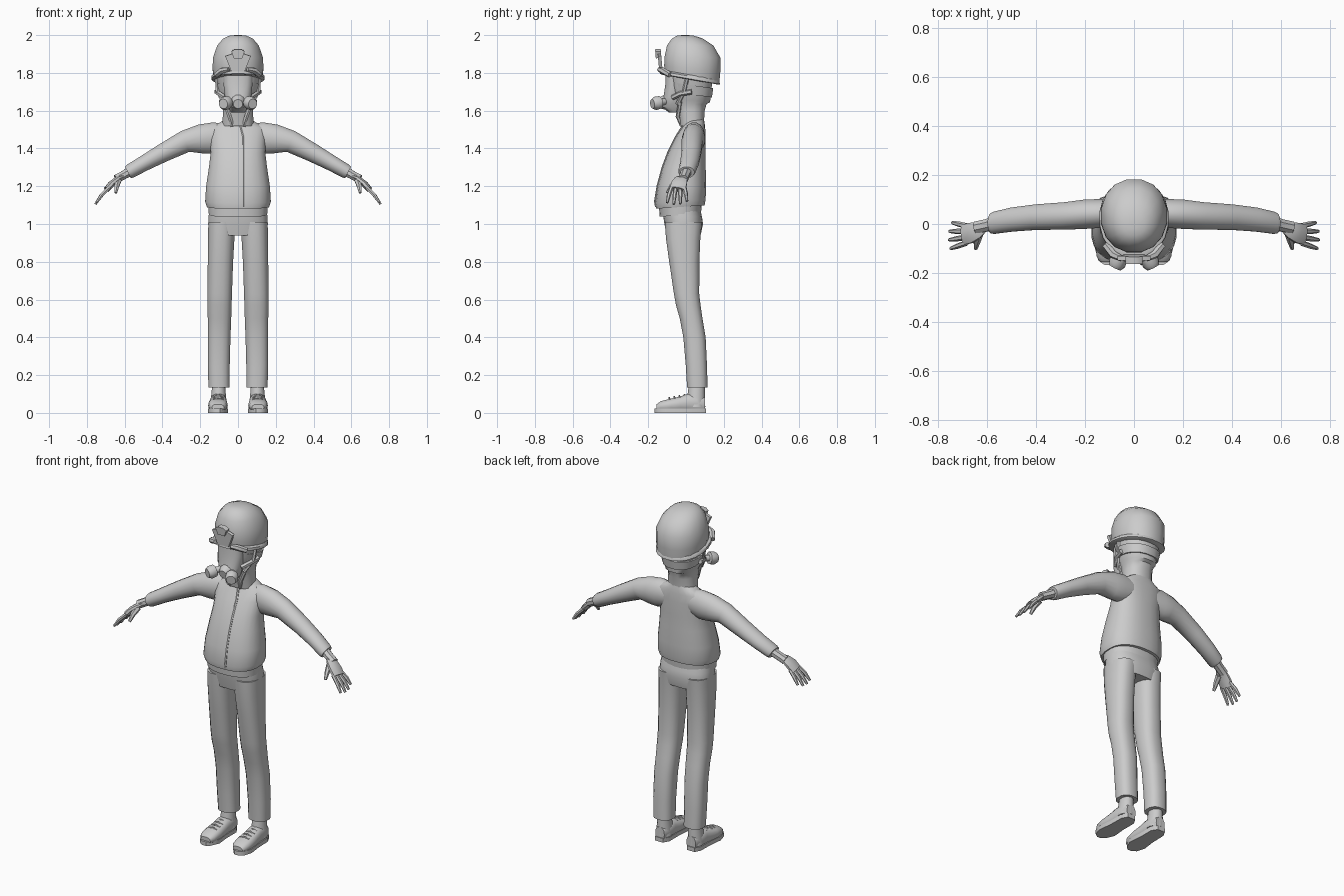
import bpy
import math
from mathutils import Vector, Matrix

default_cube = bpy.data.objects.get("Cube")
if default_cube:
    bpy.data.objects.remove(default_cube, do_unlink=True)

grey = bpy.data.materials.new("plain_grey")
grey.use_nodes = True
colour = (0.6, 0.6, 0.6, 1)
grey.diffuse_color = colour
grey.node_tree.nodes["Principled BSDF"].inputs["Base Color"].default_value = colour

parts = []


def add_mesh(name, verts, faces, mirror=False):
    """Make a mesh part, optionally mirrored to the other side."""
    mesh = bpy.data.meshes.new(name)
    mesh.from_pydata(verts, [], faces)
    mesh.materials.append(grey)
    part = bpy.data.objects.new(name, mesh)
    bpy.context.collection.objects.link(part)
    if mirror:
        part.modifiers.new("mirror", 'MIRROR')
    parts.append(part)
    return part


def loft(name, rings, axis='Z', sides=16, power=2.0, mirror=False):
    """Skin rounded cross-sections (x, y, z, half width, half depth, tilt)."""
    verts, faces = [], []
    for x, y, z, wide, deep, *tilt in rings:
        angle = math.radians(tilt[0] if tilt else 0)
        c, s = math.cos(angle), math.sin(angle)
        u, v = {
            'Z': (Vector((1, 0, 0)), Vector((0, c, s))),
            'X': (Vector((0, 1, 0)), Vector((s, 0, c))),
            'Y': (Vector((0, 0, 1)), Vector((c, s, 0))),
        }[axis]
        for i in range(sides):
            t = math.tau * (i + 0.5) / sides
            p, q = math.cos(t), math.sin(t)
            p = math.copysign(abs(p) ** (2 / power), p)
            q = math.copysign(abs(q) ** (2 / power), q)
            verts.append(Vector((x, y, z)) + u * p * wide + v * q * deep)
    for r in range(len(rings) - 1):
        for i in range(sides):
            a, b = r * sides + i, r * sides + (i + 1) % sides
            faces.append((a, b, b + sides, a + sides))
    faces.append(tuple(reversed(range(sides))))
    faces.append(tuple(range(len(verts) - sides, len(verts))))
    return add_mesh(name, verts, faces, mirror)


def tube(name, points, radii, sides=8, flat=1.0, mirror=False):
    """Skin a round or flattened tube through a few points."""
    points = [Vector(p) for p in points]
    verts, faces = [], []
    for k, p in enumerate(points):
        ahead = points[min(k + 1, len(points) - 1)] - points[max(k - 1, 0)]
        side = ahead.cross(Vector((0, 1, 0.02))).normalized()
        other = side.cross(ahead).normalized()
        for i in range(sides):
            t = math.tau * (i + 0.5) / sides
            verts.append(p + (side * math.cos(t) * flat + other * math.sin(t)) * radii[k])
    for r in range(len(points) - 1):
        for i in range(sides):
            a, b = r * sides + i, r * sides + (i + 1) % sides
            faces.append((a, b, b + sides, a + sides))
    faces += [tuple(reversed(range(sides))), tuple(range(len(verts) - sides, len(verts)))]
    return add_mesh(name, verts, faces, mirror)


def plate(name, outline, place, thickness, mirror=False):
    """Extrude a flat outline (x, z) towards the front."""
    n = len(outline)
    verts = [place @ Vector((x, y, z)) for y in (0, -thickness) for x, z in outline]
    faces = [(i, (i + 1) % n, (i + 1) % n + n, i + n) for i in range(n)]
    faces += [tuple(reversed(range(n))), tuple(range(n, 2 * n))]
    return add_mesh(name, verts, faces, mirror)


# Jacket body, with the hem overhanging a shorter under layer
jacket_rings = [
    (0, -.03, 1.09, .165, .13, 4), (0, -.03, 1.12, .175, .135, 4),
    (0, -.022, 1.2, .17, .13), (0, -.01, 1.3, .155, .115),
    (0, .005, 1.38, .145, .1), (0, .025, 1.46, .15, .08),
    (0, .04, 1.51, .15, .062), (0, .045, 1.535, .1, .054),
    (0, .045, 1.555, .07, .05)]
loft("jacket_body", jacket_rings, sides=24, power=2.4)
loft("under_layer", [(0, -.03, 1.045, .155, .11, 3), (0, -.03, 1.11, .16, .115, 3)],
     sides=24, power=2.4)

# Zip placket running down the jacket front
placket = [(.03, y - deep + .003, z) for x, y, z, wide, deep, *t in jacket_rings[:6]]
placket += [(.018, -.021, 1.51), (0, -.005, 1.54)]
tube("zip_placket", placket, [.007] * len(placket), sides=6)

# Sleeves and cuffs
loft("sleeve", [
    (.06, .045, 1.46, .05, .07, -5), (.14, .043, 1.455, .06, .085, -5),
    (.2, .04, 1.45, .061, .078, 8), (.28, .033, 1.437, .057, .06, 22),
    (.4, .028, 1.375, .053, .05, 27), (.5, .018, 1.32, .05, .042, 27),
    (.57, .005, 1.28, .046, .039, 27), (.583, .003, 1.273, .042, .034, 27)],
    axis='X', mirror=True)
tube("wrist", [(.56, .005, 1.285), (.6, -.005, 1.262), (.645, -.015, 1.238)],
     [.032, .027, .027], flat=.9, mirror=True)

# Hands
tube("palm", [(.615, -.012, 1.25), (.64, -.025, 1.238), (.67, -.037, 1.212), (.695, -.045, 1.183)],
     [.024, .037, .045, .043], flat=.4, mirror=True)
for k, name in enumerate(("index", "middle", "ring", "little")):
    base_y = -.077 + k * .023
    reach = (.9, 1, .97, .8)[k]
    spread = (k - 1.9) * .012
    tube(name + "_finger", [
        (.683, base_y, 1.192),
        (.69 + .035 * reach, base_y + spread * .6, 1.185 - .035 * reach),
        (.69 + .065 * reach, base_y + spread, 1.185 - .08 * reach)],
        [.0115, .011, .007], sides=6, mirror=True)
tube("thumb", [(.633, -.04, 1.23), (.642, -.075, 1.2), (.647, -.1, 1.165)],
     [.018, .014, .008], sides=6, mirror=True)

# Trousers
loft("trouser_hips", [
    (0, -.012, .94, .155, .09), (0, -.012, 1, .159, .103),
    (0, -.018, 1.04, .157, .103), (0, -.025, 1.08, .152, .1)], sides=24, power=2.5)
loft("trouser_leg", [
    (.1, .06, .135, .057, .055), (.102, .055, .25, .059, .057),
    (.1, .045, .4, .061, .06), (.098, .027, .5, .063, .061),
    (.098, .012, .57, .065, .066), (.097, .003, .63, .066, .068),
    (.093, -.009, .8, .068, .081), (.089, -.015, .92, .071, .092),
    (.085, -.014, 1.01, .073, .1)], power=2.5, mirror=True)

# Shoes: ankle, upper, sole and laces
loft("shoe_ankle", [
    (.103, .052, .03, .046, .05), (.103, .054, .09, .04, .047),
    (.102, .058, .15, .035, .042)], sides=14, mirror=True)
loft("shoe_upper", [
    (.106, -.155, .028, .018, .032), (.106, -.135, .035, .027, .046),
    (.106, -.08, .04, .036, .052), (.105, -.03, .046, .042, .048),
    (.104, .01, .053, .048, .045), (.103, .06, .05, .05, .044),
    (.103, .1, .045, .04, .03)], axis='Y', sides=14, power=2.5, mirror=True)
sole = [(.075, -.15), (.095, -.167), (.12, -.167), (.145, -.15), (.16, -.1),
        (.15, -.02), (.148, .07), (.13, .105), (.08, .105), (.06, .07), (.06, -.02), (.053, -.1)]
lying = Matrix.Translation((0, 0, .024)) @ Matrix.Rotation(math.radians(90), 4, 'X')
plate("shoe_sole", [(x, -y) for x, y in sole],
      Matrix.Translation((0, 0, .024)) @ Matrix(((1, 0, 0, 0), (0, 0, -1, 0), (0, 1, 0, 0), (0, 0, 0, 1))),
      .024, mirror=True)
for k in range(4):
    y, z = -.085 + k * .027, .079 + k * .0055
    tube("shoe_lace", [(.078, y, z - .01), (.105, y - .004, z), (.132, y, z - .01)],
         [.005] * 3, sides=5, mirror=True)

# Neck and covered head
loft("neck_and_hood", [
    (0, .03, 1.52, .085, .065), (0, .025, 1.6, .08, .075), (0, .025, 1.635, .082, .085),
    (0, .025, 1.655, .09, .105, -6), (0, .022, 1.72, .108, .113, -6),
    (0, .025, 1.8, .12, .125, -6)], sides=16, power=2.3)
loft("hood_band", [(0, .03, 1.685, .105, .11, -8), (0, .03, 1.735, .118, .117, -8)],
     power=2.3)
tube("collar_edge", [(.03, -.02, 1.52), (.045, -.043, 1.57), (.075, -.03, 1.65)],
     [.012, .012, .01], sides=6, mirror=True)

# Face mask with twin filters
loft("mask_visor", [
    (0, -.05, 1.59, .035, .04), (0, -.07, 1.62, .055, .06), (0, -.065, 1.67, .07, .055),
    (0, -.06, 1.74, .078, .05), (0, -.06, 1.81, .08, .05)], sides=16, power=2.5)
tube("mask_snout", [(0, -.08, 1.655), (0, -.12, 1.64), (0, -.142, 1.635)],
     [.045, .038, .025], sides=12)
tube("filter", [(.03, -.1, 1.65), (.056, -.135, 1.644), (.057, -.137, 1.644),
                (.07, -.162, 1.638), (.078, -.178, 1.636)],
     [.018, .018, .034, .036, .026], sides=12, mirror=True)
tube("mask_strap", [(.07, -.07, 1.67), (.1, -.03, 1.69), (.113, .03, 1.7)],
     [.014] * 3, sides=6, mirror=True)
tube("helmet_strap", [(.113, .01, 1.79), (.108, -.01, 1.7), (.07, -.045, 1.635)],
     [.011] * 3, sides=6, mirror=True)

# Helmet shell and rim
loft("helmet_shell", [
    (0, .033, 1.772, .13, .148, -9), (0, .033, 1.82, .137, .152, -6),
    (0, .034, 1.88, .135, .151), (0, .022, 1.945, .112, .125),
    (0, .007, 1.982, .08, .083), (0, -.002, 1.997, .045, .045), (0, -.004, 2, .015, .015)],
    sides=16, power=2.15)
loft("helmet_rim", [
    (0, .023, 1.764, .138, .155, -10), (0, .021, 1.768, .143, .163, -10),
    (0, .021, 1.782, .141, .161, -10), (0, .026, 1.789, .132, .15, -10)], sides=20, power=2.15)
tube("rail_block", [(.115, -.085, 1.79), (.085, -.125, 1.812), (.05, -.142, 1.818)],
     [.016, .017, .012], sides=6, mirror=True)

# Front mount on the helmet
lean = Matrix.Translation((0, -.122, 1.79)) @ Matrix.Rotation(math.radians(5), 4, 'X')
plate("mount_plate", [(-.035, .02), (.035, .02), (.068, .1), (.035, .112), (-.035, .112), (-.068, .1)],
      lean, .018)
plate("mount_bracket", [(-.022, .09), (.022, .09), (.035, .125), (.018, .138), (-.018, .138), (-.035, .125)],
      lean, .03)

# Smooth shading that keeps hard edges
bpy.ops.object.select_all(action='DESELECT')
for part in parts:
    part.select_set(True)
bpy.context.view_layer.objects.active = parts[0]
bpy.ops.object.shade_smooth_by_angle(angle=math.radians(40))
